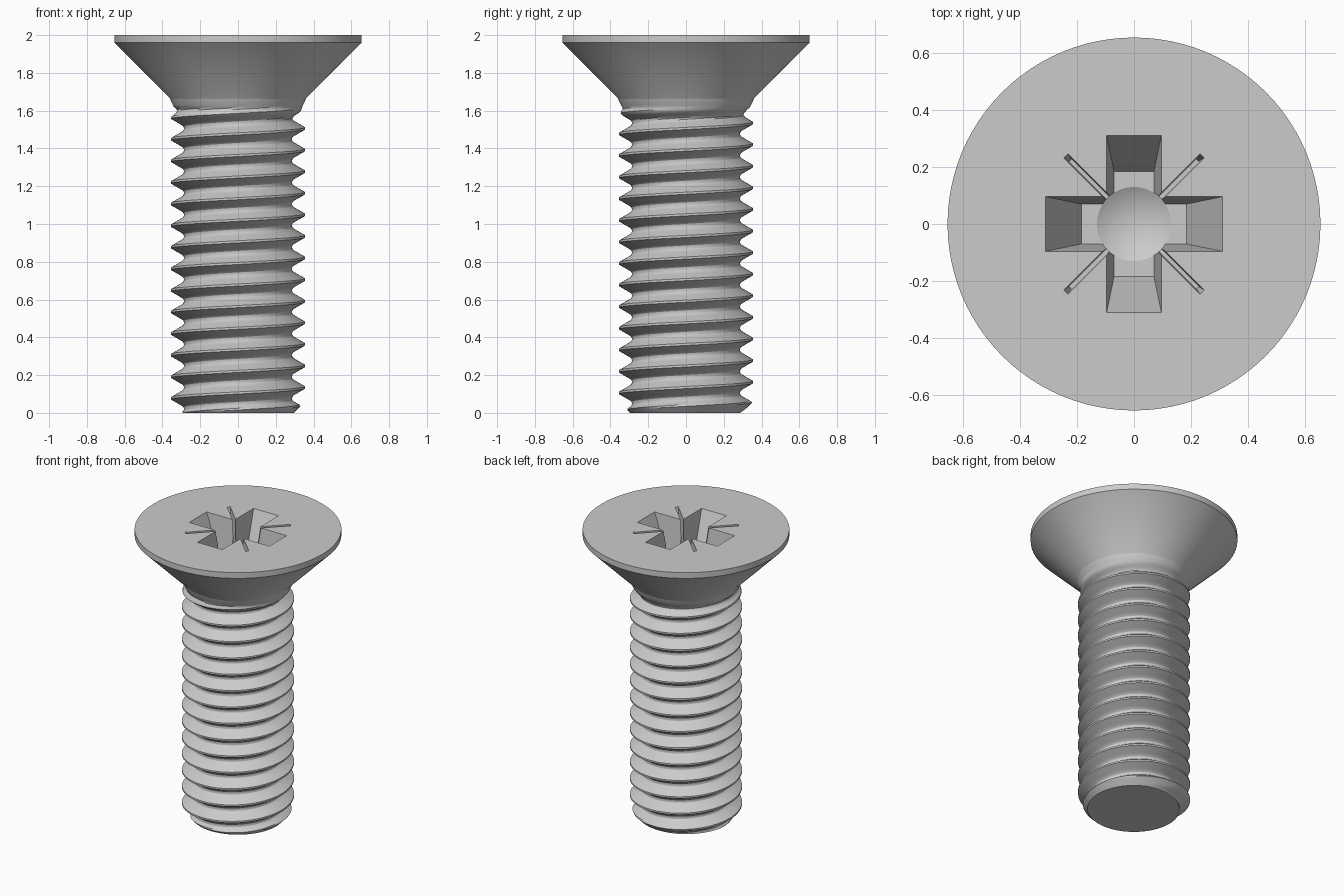
import bpy, bmesh, math

if "Cube" in bpy.data.objects:
    bpy.data.objects.remove(bpy.data.objects["Cube"])

N = 96            # columns around the axis
PITCH = 0.1143
FRACS = [0, .05, .13, .21, .29, .36, .42, .5, .58, .64, .71, .79, .87, .95]
HALF = [(0, .355), (.05, .355), (.33, .2995), (.36, .294), (.42, .288), (.501, .286)]


def lerp_table(table, x):
    for (a, ra), (b, rb) in zip(table, table[1:]):
        if x <= b:
            return ra + (rb - ra) * (x - a) / (b - a)
    return table[-1][1]


def crest_z(ang):
    return 0.02 + PITCH * ang / (2 * math.pi)


def thread_radius(ang, z):
    u = ((z - crest_z(ang)) / PITCH) % 1
    r = lerp_table(HALF, min(u, 1 - u))
    r = min(r, 0.295 + z)                       # chamfered tip
    if z > 1.56:                                # thread runs out into a neck
        neck = lerp_table([(1.56, .335), (1.61, .335), (1.645, .352), (1.665, .36)], z)
        k = min(1, (z - 1.56) / 0.06)
        r = r + (neck - r) * k
    return r


def make_object(name, bm):
    bmesh.ops.recalc_face_normals(bm, faces=bm.faces)
    me = bpy.data.meshes.new(name)
    bm.to_mesh(me)
    bm.free()
    ob = bpy.data.objects.new(name, me)
    bpy.context.collection.objects.link(ob)
    return ob


def skin(name, columns):
    bm = bmesh.new()
    vs = [[bm.verts.new((r * math.cos(a), r * math.sin(a), z)) for r, z in col]
          for a, col in columns]
    for c, d in zip(vs, vs[1:]):
        for i in range(len(c) - 1):
            bm.faces.new((c[i], d[i], d[i + 1], c[i + 1]))
    bmesh.ops.remove_doubles(bm, verts=bm.verts, dist=2e-5)
    bmesh.ops.dissolve_degenerate(bm, edges=bm.edges, dist=1e-5)
    return make_object(name, bm)


# Threaded shank and countersunk head in one skin
columns = []
for c in range(N + 1):
    ang = 2 * math.pi * c / N
    col = [(0, 0)]
    for turn in range(-2, 16):
        for f in FRACS:
            z = min(max(crest_z(ang) + (turn + f) * PITCH, 0), 1.665)
            col.append((thread_radius(ang, z), z))
    col += [(.36, 1.665), (.655, 1.96), (.655, 2), (0, 2)]
    columns.append((ang if c < N else 0.0, col))
screw = skin("countersunk_screw", columns)


# Recess cutters
def tapered_bar(name, top, bottom, z_bottom, turn):
    bm = bmesh.new()
    k = (2.02 - z_bottom) / (2 - z_bottom)      # carry the taper above the face
    rings = []
    for z, f in ((z_bottom, 0), (2.02, k)):
        x, y = (b + (t - b) * f for t, b in zip(top, bottom))
        rings.append([bm.verts.new((sx * x, sy * y, z))
                      for sx, sy in ((-1, -1), (1, -1), (1, 1), (-1, 1))])
    lo, hi = rings
    bm.faces.new(lo)
    bm.faces.new(hi)
    for i in range(4):
        j = (i + 1) % 4
        bm.faces.new((lo[i], lo[j], hi[j], hi[i]))
    ob = make_object(name, bm)
    ob.rotation_euler.z = math.radians(turn)
    return ob


cutters = [tapered_bar(f"cross_cutter_{a}", (.31, .096), (.185, .07), 1.70, a) for a in (0, 90)]
cutters += [tapered_bar(f"slit_cutter_{a}", (.338, .01), (.316, .005), 1.80, a) for a in (45, 135)]
pit = [(0, 1.625), (.13, 1.70), (.13, 2.02), (0, 2.02)]
cutters.append(skin("pit_cutter", [(2 * math.pi * (i % 64) / 64, pit) for i in range(65)]))

bpy.context.view_layer.objects.active = screw
screw.select_set(True)
for cut in cutters:
    cut.hide_render = True
    mod = screw.modifiers.new(cut.name, 'BOOLEAN')
    mod.operation = 'DIFFERENCE'
    mod.solver = 'EXACT'
    mod.object = cut
    bpy.ops.object.modifier_apply(modifier=mod.name)
for cut in cutters:
    bpy.data.objects.remove(cut)

bpy.ops.object.shade_smooth_by_angle(angle=math.radians(28))
